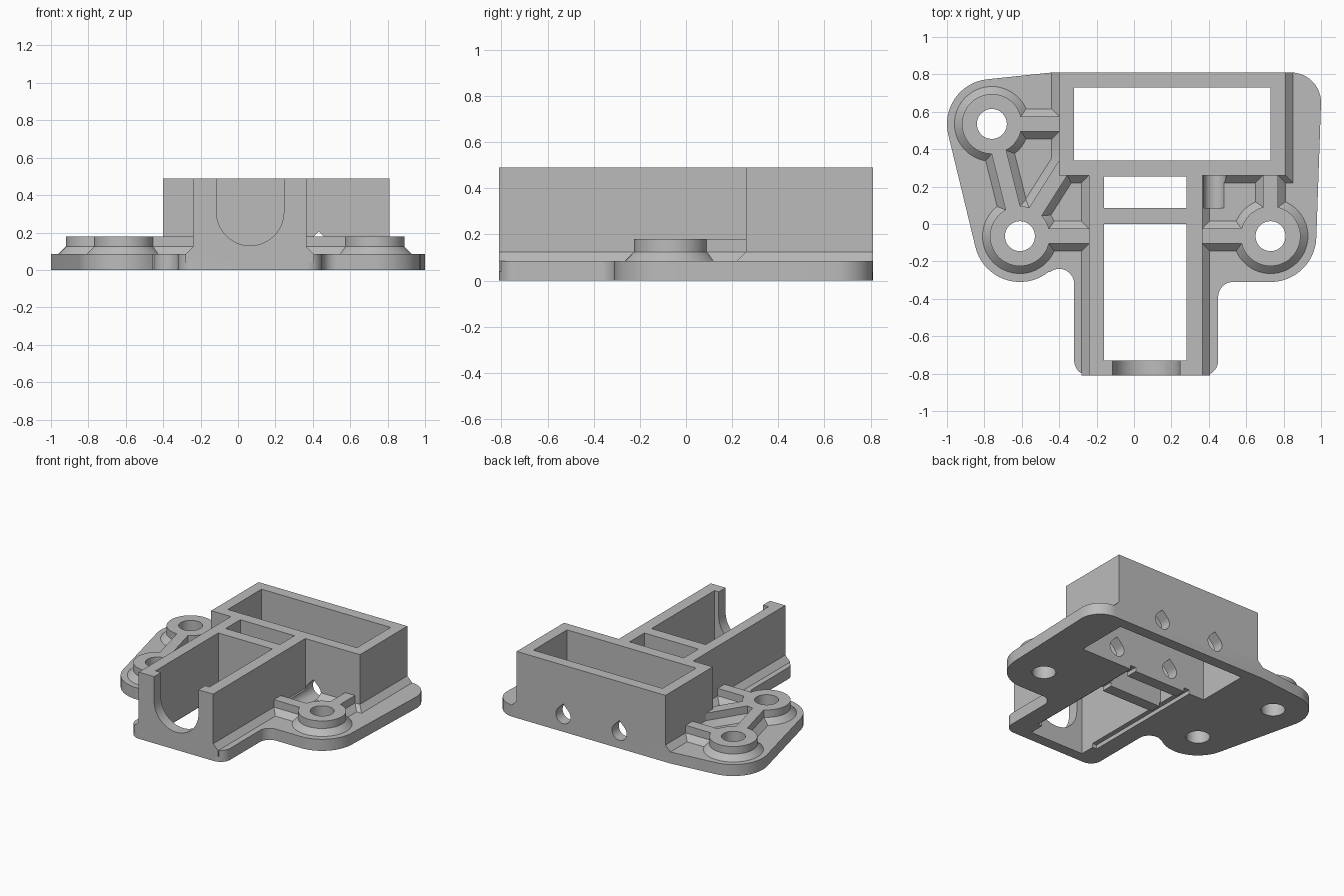
import bpy, bmesh, math
from mathutils import Vector

cube = bpy.data.objects.get("Cube")
if cube:
    bpy.data.objects.remove(cube)

T = 0.085            # plate thickness
SKIRT = 0.125        # top of the sloped skirts
RIB = 0.18           # top of ribs and bosses
TOP = 0.49           # top of the walls


def arc(cx, cy, r, a0, a1):
    n = max(4, round(abs(a1 - a0) / 6))
    angles = [math.radians(a0 + (a1 - a0) * i / n) for i in range(n + 1)]
    return [(cx + r * math.cos(a), cy + r * math.sin(a)) for a in angles]


def circle(c, r):
    return arc(c[0], c[1], r, 0, 360)[:-1]


def rect(x0, x1, y0, y1):
    return [(x0, y0), (x1, y0), (x1, y1), (x0, y1)]


def loft(name, rings, along_y=False):
    """Closed solid through outlines given as (points, level)."""
    bm = bmesh.new()
    loops = []
    for pts, h in rings:
        loops.append([bm.verts.new((u, h, v) if along_y else (u, v, h)) for u, v in pts])
    n = len(loops[0])
    for low, high in zip(loops, loops[1:]):
        for i in range(n):
            j = (i + 1) % n
            bm.faces.new((low[i], low[j], high[j], high[i]))
    bm.faces.new(loops[0])
    bm.faces.new(loops[-1])
    bmesh.ops.recalc_face_normals(bm, faces=bm.faces)
    mesh = bpy.data.meshes.new(name)
    bm.to_mesh(mesh)
    bm.free()
    obj = bpy.data.objects.new(name, mesh)
    bpy.context.collection.objects.link(obj)
    return obj


def combine(body, parts, operation):
    bpy.context.view_layer.objects.active = body
    for part in parts:
        mod = body.modifiers.new(operation, 'BOOLEAN')
        mod.operation = operation
        mod.solver = 'EXACT'
        mod.object = part
        bpy.ops.object.modifier_apply(modifier=mod.name)
        bpy.data.objects.remove(part)


def rib(p, q):
    p, q = Vector(p), Vector(q)
    d = (q - p).normalized()
    side = Vector((-d.y, d.x))

    def outline(w):
        return [tuple(v) for v in (p - side * w, q - side * w, q + side * w, p + side * w)]
    return loft("rib", [(outline(0.08), 0.04), (outline(0.08), T),
                        (outline(0.04), SKIRT), (outline(0.04), RIB)])


def boss(c):
    return loft("boss", [(circle(c, 0.2), 0.04), (circle(c, 0.2), T),
                         (circle(c, 0.16), SKIRT), (circle(c, 0.16), RIB)])


# Mounting plate
back, left, right = (-0.76, 0.535), (-0.61, -0.065), (0.73, -0.065)
outline = [(-0.44, 0.81)]
outline += arc(*back, 0.24, 96, 194)
outline += arc(*left, 0.245, 194, 309)
outline += arc(-0.40, -0.32, 0.08, 128, 0)
outline += arc(-0.24, -0.73, 0.08, 180, 270)
outline += arc(0.37, -0.73, 0.08, 270, 360)
outline += arc(0.53, -0.39, 0.08, 180, 90)
outline += arc(*right, 0.245, 270, 358)
outline += arc(0.84, 0.65, 0.16, 0, 90)
body = loft("mounting_bracket", [(outline, 0), (outline, T)])

# Wide rear housing and narrow front housing, each with a sloped skirt
rear, rear_wide = rect(-0.40, 0.81, 0.26, 0.81), rect(-0.44, 0.85, 0.22, 0.81)
stem, stem_wide = rect(-0.24, 0.365, -0.81, 0.30), rect(-0.28, 0.405, -0.81, 0.30)
solids = [
    loft("rear_housing", [(rear_wide, 0.04), (rear_wide, T), (rear, SKIRT), (rear, TOP)]),
    loft("front_housing", [(stem_wide, 0.04), (stem_wide, T), (stem, SKIRT), (stem, TOP)]),
]

# Screw bosses and the ribs that brace them
solids += [boss(c) for c in (back, left, right)]
solids += [
    rib(back, (-0.36, 0.535)),
    rib(back, left),
    rib(left, (-0.36, 0.33)),
    rib(left, (-0.20, -0.065)),
    rib(right, (0.32, -0.065)),
    rib(right, (0.73, 0.30)),
]
combine(body, solids, 'UNION')

# Open pockets
cuts = []
for x0, x1, y0, y1 in ((-0.32, 0.73, 0.34, 0.73),
                       (-0.16, 0.28, 0.085, 0.255),
                       (-0.16, 0.28, -0.73, 0.0)):
    pocket = rect(x0, x1, y0, y1)
    cuts.append(loft("pocket", [(pocket, -0.1), (pocket, 0.6)]))

# Screw holes
cuts += [loft("screw_hole", [(circle(c, 0.08), -0.1), (circle(c, 0.08), 0.3)])
         for c in (back, left, right)]

# Rounded slot in the front wall
slot = arc(0.065, 0.31, 0.18, 180, 360) + [(0.245, 0.6), (-0.115, 0.6)]
cuts.append(loft("front_slot", [(slot, -0.9), (slot, -0.7)], True))

# Teardrop cable holes through the rear housing
for x in (-0.025, 0.432):
    drop = arc(x, 0.12, 0.06, -225, 45) + [(x, 0.205)]
    cuts.append(loft("cable_hole", [(drop, 0.086), (drop, 0.9)], True))

# Shallow wire grooves on the underside
for x0, x1 in ((-0.195, -0.15), (0.27, 0.315)):
    groove = rect(x0, x1, -0.62, 0.35)
    cuts.append(loft("wire_groove", [(groove, -0.1), (groove, 0.03)]))
combine(body, cuts, 'DIFFERENCE')

# Single grey finish
grey = bpy.data.materials.new("plain_grey")
grey.use_nodes = True
colour = (0.5, 0.5, 0.5, 1)
grey.diffuse_color = colour
grey.node_tree.nodes["Principled BSDF"].inputs["Base Color"].default_value = colour
body.data.materials.clear()
body.data.materials.append(grey)

bpy.ops.object.select_all(action='DESELECT')
body.select_set(True)
bpy.context.view_layer.objects.active = body
bpy.ops.object.shade_smooth_by_angle(angle=math.radians(25))
